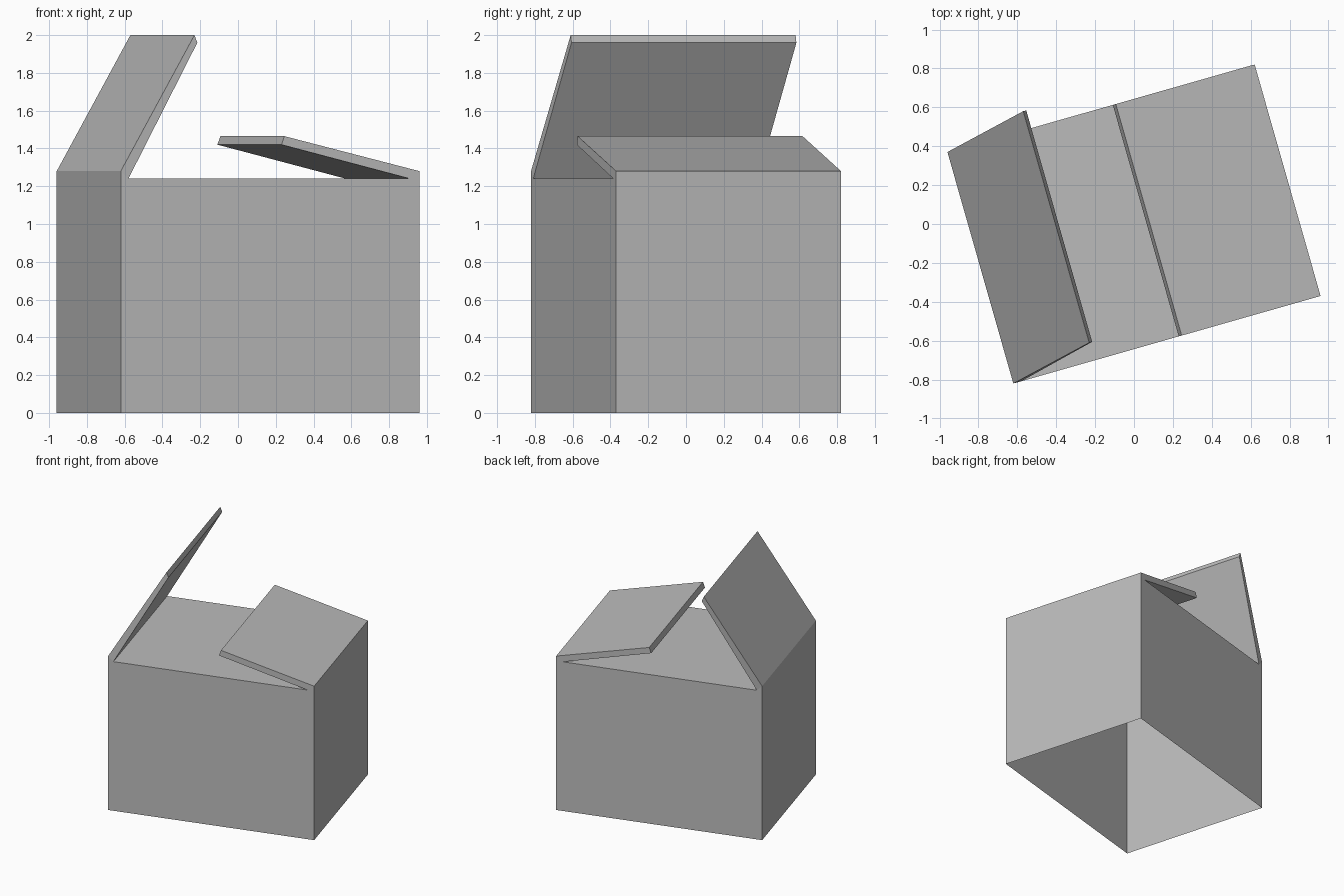
import bpy, bmesh, math
from mathutils import Matrix

if "Cube" in bpy.data.objects:
    bpy.data.objects.remove(bpy.data.objects["Cube"])

HALF_W, HALF_D = 0.8215, 0.619
RIM, DECK = 1.28, 1.24
TURN = Matrix.Rotation(math.radians(15.9), 4, "Z")

grey = bpy.data.materials.new("cardboard grey")
grey.use_nodes = True
colour = (0.5, 0.5, 0.5, 1)
grey.diffuse_color = colour
grey.node_tree.nodes["Principled BSDF"].inputs["Base Color"].default_value = colour


def extrude_profile(name, profile, open_edges):
    """Sweep (x, z, depth shift) points front to back, leaving some edges open."""
    bm = bmesh.new()
    front, back = [[bm.verts.new((x, shift + y, z)) for x, z, shift in profile]
                   for y in (-HALF_D, HALF_D)]
    bm.faces.new(front)
    bm.faces.new(back[::-1])
    n = len(profile)
    for i in range(n):
        if i not in open_edges:
            j = (i + 1) % n
            bm.faces.new((front[j], front[i], back[i], back[j]))
    bm.transform(TURN)
    mesh = bpy.data.meshes.new(name)
    bm.to_mesh(mesh)
    bm.free()
    mesh.materials.append(grey)
    obj = bpy.data.objects.new(name, mesh)
    bpy.context.collection.objects.link(obj)


# Box body: open underneath, flat deck set just below the side rims
inner_left, inner_right = -HALF_W + 0.042, HALF_W - 0.052
extrude_profile("box_body", [
    (-HALF_W, 0, 0), (HALF_W, 0, 0), (HALF_W, RIM, 0),
    (inner_right, DECK, 0), (inner_left, DECK, 0), (-HALF_W, RIM, 0),
], {0, 2, 4})

# Steep flap, skewed slightly towards the back
extrude_profile("raised_flap", [
    (-HALF_W, RIM, 0), (inner_left, DECK, 0),
    (-0.373, 1.96, 0.095), (-0.389, 2.0, 0.095),
], {0})

# Shallow flap
extrude_profile("lowered_flap", [
    (inner_right, DECK, 0), (HALF_W, RIM, 0),
    (0.079, 1.465, 0), (0.063, 1.42, 0),
], {0})
